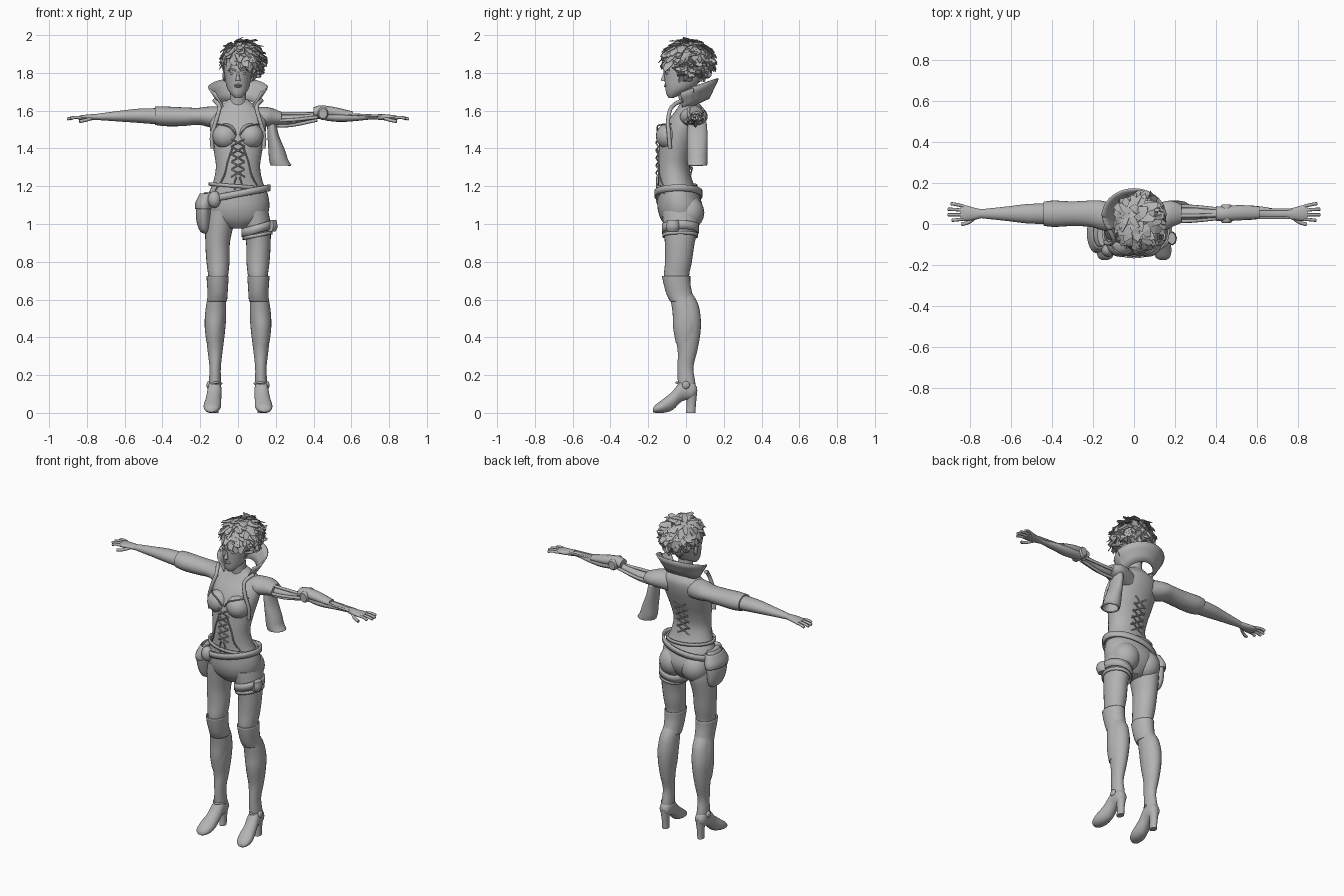
import bpy, bmesh, math, random
from mathutils import Vector

random.seed(4)
grey = bpy.data.materials.new("plain grey")
grey.diffuse_color = (0.45, 0.45, 0.45, 1)


def add_mesh(name, verts, faces, smooth=True, thick=0):
    me = bpy.data.meshes.new(name)
    me.from_pydata(verts, [], faces)
    bm = bmesh.new()
    bm.from_mesh(me)
    bmesh.ops.recalc_face_normals(bm, faces=bm.faces)
    bm.to_mesh(me)
    bm.free()
    me.materials.append(grey)
    if smooth:
        me.polygons.foreach_set("use_smooth", [True] * len(me.polygons))
        me.set_sharp_from_angle(angle=math.radians(45))
    ob = bpy.data.objects.new(name, me)
    bpy.context.collection.objects.link(ob)
    if thick:
        mod = ob.modifiers.new("thickness", 'SOLIDIFY')
        mod.thickness = thick
        mod.offset = 0
    return ob


def spline(rows, sub):
    """Smooth interpolation through a list of tuples."""
    out = []
    for i in range(len(rows) - 1):
        p = [rows[max(i - 1, 0)], rows[i], rows[i + 1], rows[min(i + 2, len(rows) - 1)]]
        for k in range(sub):
            t = k / sub
            out.append([b + .5 * t * (c - a + t * (2 * a - 5 * b + 4 * c - d + t * (3 * (b - c) + d - a)))
                        for a, b, c, d in zip(*p)])
    return out + [list(rows[-1])]


def loft(name, rings, axis='z', side=1, n=24, sub=4, cap=True, thick=0):
    """Ellipse sections (x, y, z, radius, radius) across the given axis."""
    rows, verts, faces = spline(rings, sub), [], []
    for x, y, z, a, b in rows:
        for k in range(n):
            u = a * math.cos(2 * math.pi * k / n)
            v = b * math.sin(2 * math.pi * k / n)
            d = {'z': (u, v, 0), 'x': (0, u, v), 'y': (u, 0, v)}[axis]
            verts.append((side * (x + d[0]), y + d[1], z + d[2]))
    for r in range(len(rows) - 1):
        for k in range(n):
            m = (k + 1) % n
            faces.append((r * n + k, r * n + m, r * n + n + m, r * n + n + k))
    if cap:
        faces += [tuple(range(n)), tuple(range(len(verts) - n, len(verts)))]
    return add_mesh(name, verts, faces, thick=thick)


def ball(name, c, r, n=20):
    bm = bmesh.new()
    bmesh.ops.create_uvsphere(bm, u_segments=n, v_segments=n // 2, radius=1)
    v = [tuple(c[i] + p.co[i] * r[i] for i in range(3)) for p in bm.verts]
    f = [[p.index for p in q.verts] for q in bm.faces]
    bm.free()
    return add_mesh(name, v, f)


def tube(name, pts, r, side=1):
    cu = bpy.data.curves.new(name, 'CURVE')
    cu.dimensions = '3D'
    cu.bevel_depth, cu.bevel_resolution, cu.use_fill_caps = r, 2, True
    sp = cu.splines.new('POLY')
    pts = spline(pts, 4) if len(pts) > 2 else pts
    sp.points.add(len(pts) - 1)
    for q, p in zip(sp.points, pts):
        q.co = (side * p[0], p[1], p[2], 1)
    cu.materials.append(grey)
    ob = bpy.data.objects.new(name, cu)
    bpy.context.collection.objects.link(ob)


def band(name, c, rx, ry, h, tilt=0, n=36):
    """Flat strap around an ellipse, rising by tilt towards +x."""
    verts, faces = [], []
    for k in range(n):
        t = 2 * math.pi * k / n
        for dz in (-h / 2, h / 2):
            verts.append((c[0] + rx * math.cos(t), c[1] + ry * math.sin(t), c[2] + dz + tilt * math.cos(t)))
        m = (k + 1) % n
        faces.append((2 * k, 2 * m, 2 * m + 1, 2 * k + 1))
    return add_mesh(name, verts, faces, thick=.01)


# Torso, neck and head
loft("torso", [(0, -.03, .975, .06, .06), (0, -.03, 1.02, .14, .10), (0, -.03, 1.08, .165, .12),
               (0, -.04, 1.15, .16, .11), (0, -.055, 1.22, .132, .092), (0, -.065, 1.3, .117, .085),
               (0, -.055, 1.38, .127, .09), (0, -.035, 1.46, .142, .10), (0, -.005, 1.54, .15, .095),
               (0, .02, 1.6, .13, .075), (0, .02, 1.64, .075, .05), (0, .015, 1.66, .05, .04)], n=36)
loft("neck", [(0, .02, 1.58, .06, .05), (0, .008, 1.65, .044, .045), (0, -.002, 1.75, .042, .045)])
loft("head", [(0, -.078, 1.668, .018, .014), (0, -.062, 1.688, .038, .042), (0, -.035, 1.72, .058, .074),
              (0, -.014, 1.77, .069, .1), (0, -.005, 1.83, .075, .11), (0, 0, 1.89, .07, .1),
              (0, 0, 1.94, .04, .06)], n=32)
loft("nose", [(0, -.121, 1.757, .014, .008), (0, -.12, 1.766, .012, .013), (0, -.115, 1.785, .007, .009),
              (0, -.11, 1.81, .006, .007)], n=12)
for z in (1.728, 1.736):
    ball("lip", (0, -.107, z), (.02, .009, .005), 12)
for s in (-1, 1):
    ball("eye", (s * .03, -.1, 1.797), (.014, .009, .007), 12)
    tube("brow", [(.012, -.115, 1.812), (.035, -.106, 1.82), (.052, -.088, 1.815)], .005, s)
    ball("ear", (s * .073, .005, 1.785), (.009, .018, .03), 12)
    ball("bust", (s * .066, -.092, 1.465), (.07, .068, .068))
    ball("buttock", (s * .075, .012, 1.06), (.085, .085, .09))
    tube("bust_trim", [(.008, -.147, 1.47), (.04, -.152, 1.51), (.08, -.138, 1.525), (.13, -.08, 1.53)], .004, s)
    # Lapel falling from the collar to the bodice seam
    tube("lapel", [(.125, -.02, 1.655), (.098, -.075, 1.62), (.115, -.095, 1.55), (.138, -.09, 1.47),
                   (.135, -.085, 1.4)], .011, s)
    tube("bodice_seam", [(.03, -.15, 1.4), (.055, -.146, 1.33), (.075, -.14, 1.25), (.12, -.108, 1.18)], .004, s)

# Crossed lacing at front and back
for i in range(5):
    z = 1.25 + i * .04
    yb = .022 + max(0, z - 1.3) * .25
    for s in (-1, 1):
        tube("front_lace", [(-.036, -.144, z), (0, -.158, z + .02), (.036, -.144, z + .04)], .004, s)
        tube("back_lace", [(-.04, yb, z), (0, yb + .006, z + .025), (.04, yb + .012, z + .05)], .004, s)
for s in (-1, 1):
    tube("lace_end", [(.008, -.155, 1.25), (.02, -.154, 1.21), (.016, -.153, 1.18)], .004, s)

# Flared collar, open at the front
cv, cf, steps = [], [], 40
for k in range(steps + 1):
    t = math.radians(-128 + 256 * k / steps)
    s, c = math.sin(t), math.cos(t)
    for f in range(4):
        w = f / 3
        cv.append((s * (.088 + .067 * w), .035 + .02 * w * (c < 0) + c * (.085 + .05 * w),
                   1.625 + .04 * c + w * (.1 + .005 * c)))
    if k:
        cf += [(4 * k - 4 + f, 4 * k + f, 4 * k + f + 1, 4 * k - 3 + f) for f in range(3)]
add_mesh("collar", cv, cf, thick=.009)

# Hair: a scalp cap covered in layered angular locks
centre, rad = Vector((.02, .012, 1.865)), Vector((.092, .118, .1))
ball("scalp", (.008, .015, 1.865), (.083, .108, .095))
hv, hf = [], []
for i in range(230):
    zz = 1 - 1.9 * (i + .5) / 230
    a = i * 2.39996
    r = math.sqrt(1 - zz * zz)
    d = Vector((r * math.cos(a), r * math.sin(a), zz))
    p = centre + d * rad
    if p.z < 1.77 - .25 * p.y or (p.y < -.03 and p.z < 1.865):
        continue
    nrm = Vector((d.x / rad.x, d.y / rad.y, d.z / rad.z)).normalized()
    t = Vector((d.x + .25, d.y - .1, -.5)) + Vector([random.uniform(-.6, .6) for _ in range(3)])
    t = (t - nrm * t.dot(nrm)).normalized()
    b = nrm.cross(t) * random.uniform(.013, .024)
    ln, lift = random.uniform(.04, .065), random.uniform(.002, .022) + max(0, d.x) * .012
    q, e = p + t * ln * .55 + nrm * .01, p + t * ln + nrm * lift
    o = len(hv)
    pts = [p - b, p + b, q - b * 1.1, q + b * 1.1, e - b * .8, e + b * .3 + t * .012]
    hv += [(max(-.112, min(.165, v.x)), max(-.165, min(.165, v.y)), min(v.z, 2)) for v in pts]
    hf += [(o, o + 1, o + 3, o + 2), (o + 2, o + 3, o + 5, o + 4)]
add_mesh("hair_locks", hv, hf, smooth=False, thick=.003)


def hand(s):
    loft("palm", [(.74, .05, 1.567, .021, .016), (.78, .05, 1.565, .03, .016), (.82, .053, 1.563, .038, .014),
                  (.845, .055, 1.562, .036, .01)], 'x', s, 16)
    for k in range(4):
        y = .024 + .021 * k
        tip = (.885, .905, .905, .89)[k]
        tube("finger", [(.83, y, 1.563), (.865, y + .004 * (k - 1), 1.564), (tip, y + .006 * (k - 1), 1.556)], .008, s)
    tube("thumb", [(.775, .03, 1.56), (.805, .008, 1.55), (.84, -.002, 1.543)], .009, s)


# Sleeved arm on the -x side
loft("sleeve", [(.07, .025, 1.56, .06, .06), (.15, .04, 1.567, .072, .055), (.21, .05, 1.57, .064, .045),
                (.30, .05, 1.568, .06, .05), (.39, .05, 1.57, .064, .052), (.44, .05, 1.573, .058, .048)], 'x', -1)
loft("forearm", [(.42, .05, 1.57, .05, .043), (.52, .05, 1.573, .047, .038), (.62, .05, 1.571, .035, .029),
                 (.75, .05, 1.567, .021, .016)], 'x', -1)
hand(-1)

# Mechanical arm on the +x side with a torn shoulder
loft("torn_shoulder", [(.07, .025, 1.56, .06, .06), (.15, .04, 1.567, .07, .052), (.19, .05, 1.565, .062, .045),
                       (.23, .05, 1.56, .045, .033)], 'x')
loft("arm_core", [(.18, .05, 1.55, .025, .025), (.28, .05, 1.553, .03, .026), (.36, .05, 1.565, .022, .02),
                  (.44, .05, 1.578, .022, .02)], 'x', n=12)
for y, z in ((.015, 1.55), (.085, 1.55), (.04, 1.585), (.05, 1.522)):
    tube("arm_piston", [(.17, y, z), (.28, y, z), (.42, .05 + (y - .05) * .6, z * .5 + .79)], .009)
loft("elbow_joint", [(.45, .005, 1.585, .022, .026), (.45, .02, 1.585, .028, .034), (.45, .08, 1.585, .028, .034),
                     (.45, .095, 1.585, .022, .026)], 'y', n=16)
loft("elbow_plate", [(.40, .05, 1.59, .034, .028), (.44, .05, 1.598, .036, .03), (.52, .055, 1.59, .037, .027),
                     (.61, .055, 1.577, .03, .018)], 'x', n=12)
loft("forearm_shell", [(.46, .055, 1.57, .03, .022), (.54, .055, 1.565, .036, .025), (.62, .055, 1.565, .03, .02),
                       (.70, .05, 1.567, .022, .014), (.76, .05, 1.567, .018, .012)], 'x', n=12)
for y in (.03, .07):
    tube("wrist_rod", [(.6, y, 1.58), (.77, y, 1.572)], .006)
hand(1)
loft("hanging_sleeve", [(.178, .06, 1.54, .02, .045), (.186, .06, 1.47, .026, .05), (.205, .06, 1.39, .04, .05),
                        (.215, .06, 1.34, .046, .05), (.228, .06, 1.31, .052, .048)], cap=False, thick=.008)

# Legs, boots and knee guards
for s in (-1, 1):
    loft("leg", [(.085, -.027, 1.07, .075, .1), (.097, -.026, 1.0, .075, .095), (.108, -.033, .9, .065, .079),
                 (.106, -.04, .8, .061, .071), (.105, -.05, .72, .052, .066), (.107, -.035, .65, .045, .06),
                 (.113, -.002, .58, .05, .065), (.118, .008, .5, .055, .07), (.12, .008, .42, .05, .068),
                 (.121, .008, .33, .04, .052), (.121, -.003, .24, .03, .042), (.122, .003, .16, .032, .046),
                 (.122, .005, .11, .03, .043)], side=s)
    loft("knee_guard", [(.108, -.052, .725, .056, .072), (.108, -.047, .68, .053, .068), (.108, -.035, .63, .05, .066),
                        (.111, -.02, .59, .05, .062)], side=s, thick=.006, cap=False)
    loft("shin_guard", [(.115, -.025, .61, .047, .058), (.119, -.005, .53, .055, .066), (.124, 0, .45, .052, .068),
                        (.124, -.004, .37, .042, .05)], side=s)
    loft("shoe", [(.123, .057, .12, .018, .018), (.123, .035, .12, .033, .046), (.124, -.02, .118, .037, .056),
                  (.13, -.07, .066, .041, .05), (.136, -.12, .037, .046, .037), (.14, -.16, .022, .036, .022),
                  (.141, -.175, .014, .016, .01)], 'y', s)
    loft("heel", [(.122, .025, 0, .019, .025), (.122, .028, .05, .02, .025), (.122, .03, .12, .03, .03)], side=s, n=16)
    ball("ankle_disc", (s * .155, .0, .147), (.012, .021, .021), 16)
    tube("ankle_strap", [(.155, 0, .147), (.122, -.05, .16), (.088, 0, .155)], .006, s)

# Belts, pouch and thigh strap
band("hip_belt", (0, -.04, 1.16), .168, .122, .035, .032)
band("waist_belt", (0, -.05, 1.2), .15, .105, .018, -.012)
for x in (-.06, .07, .115):
    ball("belt_stud", (x, -.155 + x * x * 3, 1.16 + x * .19), (.009, .012, .022), 12)
loft("hip_pouch", [(-.155, -.05, 1.17, .022, .055), (-.178, -.05, 1.1, .038, .085), (-.182, -.045, 1.03, .04, .08),
                   (-.178, -.04, .97, .028, .06), (-.175, -.04, .95, .01, .03)])
loft("pouch_flap", [(-.165, -.045, 1.16, .035, .07), (-.18, -.045, 1.11, .044, .093), (-.182, -.045, 1.08, .043, .092)],
     cap=False, thick=.006)
ball("front_pouch", (-.125, -.125, 1.13), (.035, .035, .045))
band("thigh_strap", (.102, -.03, .975), .079, .093, .045, .022)
band("thigh_strap_lower", (.104, -.03, .94), .074, .089, .018, .015)
loft("thigh_buckle", [(.178, -.07, .96, .02, .03), (.187, -.07, .985, .022, .034), (.185, -.07, 1.02, .018, .03)], n=8)
